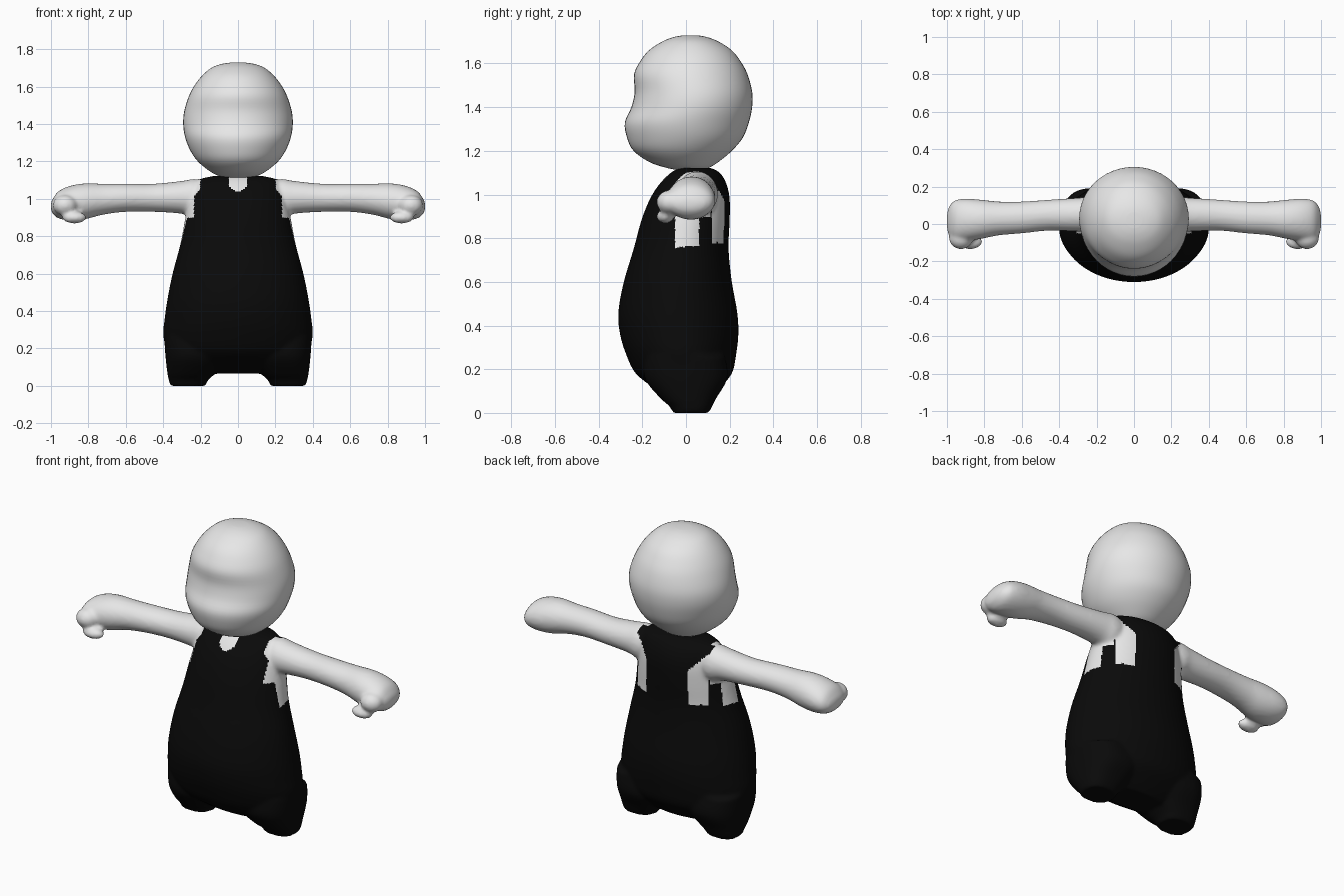
import bpy, bmesh, math
from mathutils import Matrix

if "Cube" in bpy.data.objects:
    bpy.data.objects.remove(bpy.data.objects["Cube"])


def material(name, rgb):
    m = bpy.data.materials.new(name)
    m.diffuse_color = (*rgb, 1)
    m.use_nodes = True
    m.node_tree.nodes["Principled BSDF"].inputs["Base Color"].default_value = m.diffuse_color
    return m


SKIN = material("pale grey skin", (0.8, 0.8, 0.8))
SUIT = material("black suit", (0.003, 0.003, 0.003))


def refine(keys, steps):
    """Smooth the ring list with a Catmull-Rom curve."""
    out = []
    for i in range(len(keys) - 1):
        p0, p1 = keys[max(i - 1, 0)], keys[i]
        p2, p3 = keys[i + 1], keys[min(i + 2, len(keys) - 1)]
        for s in range(steps):
            t = s / steps
            out.append([0.5 * (2 * b + (c - a) * t + (2 * a - 5 * b + 4 * c - d) * t * t
                               + (3 * b - a - 3 * c + d) * t ** 3)
                        for a, b, c, d in zip(p0, p1, p2, p3)])
    out.append(list(keys[-1]))
    return out


def loft(bm, keys, along, side=1, seg=48, steps=4, power=1.0):
    """Rings (position, a_min, a_max, b_min, b_max) along z (a=x, b=y) or x (a=y, b=z)."""
    rings = []
    for t, a0, a1, b0, b1 in refine(keys, steps):
        ring = []
        for k in range(seg):
            w = 2 * math.pi * k / seg
            c, s = math.cos(w), math.sin(w)
            a = (a0 + a1) / 2 + (a1 - a0) / 2 * math.copysign(abs(c) ** power, c)
            b = (b0 + b1) / 2 + (b1 - b0) / 2 * math.copysign(abs(s) ** power, s)
            co = (side * a, b, t) if along == "z" else (side * t, a, b)
            ring.append(bm.verts.new(co))
        rings.append(ring)
    for lo, hi in zip(rings, rings[1:]):
        for k in range(seg):
            n = (k + 1) % seg
            bm.faces.new((lo[k], lo[n], hi[n], hi[k]))
    bm.faces.new(rings[0][::-1])
    bm.faces.new(rings[-1])


def ball(bm, centre, radii):
    bmesh.ops.create_uvsphere(bm, u_segments=24, v_segments=16, radius=1,
                              matrix=Matrix.Translation(centre) @ Matrix.Diagonal((*radii, 1)))


def finish(bm, name, mats):
    bmesh.ops.recalc_face_normals(bm, faces=bm.faces)
    me = bpy.data.meshes.new(name)
    bm.to_mesh(me)
    bm.free()
    ob = bpy.data.objects.new(name, me)
    bpy.context.collection.objects.link(ob)
    for m in mats:
        me.materials.append(m)
    bpy.ops.object.select_all(action="DESELECT")
    ob.select_set(True)
    bpy.context.view_layer.objects.active = ob
    bpy.ops.object.shade_smooth()
    return ob


# Torso, legs, arms and fists, fused into one skin
bm = bmesh.new()
torso = [(z, -w, w, f, b) for z, w, f, b in (
    (0.065, 0.22, -0.07, 0.10), (0.11, 0.32, -0.14, 0.15), (0.18, 0.375, -0.23, 0.21),
    (0.27, 0.40, -0.275, 0.23), (0.36, 0.392, -0.302, 0.24), (0.46, 0.378, -0.31, 0.235),
    (0.60, 0.35, -0.285, 0.21), (0.75, 0.31, -0.24, 0.195), (0.88, 0.285, -0.205, 0.20),
    (0.98, 0.265, -0.165, 0.20), (1.05, 0.245, -0.12, 0.185), (1.10, 0.215, -0.07, 0.155),
    (1.122, 0.13, -0.03, 0.115))]
loft(bm, torso, "z", seg=64)
leg = [(0.0, 0.175, 0.362, -0.06, 0.105), (0.03, 0.16, 0.37, -0.075, 0.12),
       (0.07, 0.12, 0.378, -0.12, 0.14), (0.16, 0.06, 0.388, -0.19, 0.19),
       (0.26, 0.06, 0.395, -0.19, 0.18)]
arm = [(0.10, 0.0, 0.12, 0.96, 1.07), (0.22, -0.04, 0.145, 0.90, 1.105),
       (0.30, -0.04, 0.14, 0.92, 1.095), (0.45, -0.035, 0.13, 0.93, 1.08),
       (0.60, -0.05, 0.12, 0.93, 1.08), (0.72, -0.06, 0.12, 0.915, 1.08),
       (0.82, -0.08, 0.13, 0.89, 1.082), (0.90, -0.09, 0.135, 0.885, 1.068),
       (0.96, -0.09, 0.125, 0.895, 1.04), (0.99, -0.06, 0.09, 0.92, 1.0),
       (1.00, -0.02, 0.05, 0.94, 0.98)]
for side in (1, -1):
    loft(bm, leg, "z", side, power=0.8)
    loft(bm, arm, "x", side)
    ball(bm, (side * 0.925, -0.075, 0.965), (0.065, 0.06, 0.055))   # curled fingers
    ball(bm, (side * 0.875, -0.095, 0.90), (0.065, 0.04, 0.032))    # thumb
body = finish(bm, "body", (SUIT, SKIN))
remesh = body.modifiers.new("fuse", "REMESH")
remesh.mode = "VOXEL"
remesh.voxel_size = 0.011
remesh.use_smooth_shade = True
smooth = body.modifiers.new("soften", "SMOOTH")
smooth.factor = 0.5
smooth.iterations = 5
for m in ("fuse", "soften"):
    bpy.ops.object.modifier_apply(modifier=m)


def is_skin(c):
    x, y, z = abs(c.x), c.y, c.z
    if z < 0.76:
        return False
    if z > 0.85 and x > 0.31:                                    # arms
        return True
    if z > 0.90 and x > 0.235:                                   # armholes
        return True
    if x > 0.2 and -0.05 < y < 0.06:                             # strip below armpit
        return True
    if y > 0.12 and z > 0.78:                                    # back cut-out
        return 0.135 + max(0, z - 0.98) < x < 0.27
    return y < 0.02 and (x / 0.052) ** 2 + (max(0, 1.09 - z) / 0.05) ** 2 < 1   # neckline


for p in body.data.polygons:
    p.material_index = int(is_skin(p.center))

# Neck
bm = bmesh.new()
loft(bm, [(1.06, -0.09, 0.09, -0.04, 0.11), (1.12, -0.085, 0.085, -0.04, 0.10),
          (1.18, -0.09, 0.09, -0.05, 0.11)], "z")
finish(bm, "neck", (SKIN,))

# Head with a shallow eye hollow and a fuller lower face
bm = bmesh.new()
loft(bm, [(z, -w, w, f, b) for z, w, f, b in (
    (1.11, 0.05, -0.03, 0.07), (1.125, 0.11, -0.10, 0.11), (1.15, 0.155, -0.17, 0.15),
    (1.20, 0.215, -0.24, 0.21), (1.26, 0.256, -0.27, 0.26), (1.33, 0.283, -0.28, 0.288),
    (1.40, 0.293, -0.25, 0.303), (1.47, 0.287, -0.235, 0.303), (1.55, 0.262, -0.238, 0.282),
    (1.61, 0.23, -0.21, 0.25), (1.66, 0.19, -0.17, 0.21), (1.70, 0.142, -0.11, 0.15),
    (1.72, 0.09, -0.06, 0.10), (1.728, 0.04, -0.02, 0.06))], "z")
finish(bm, "head", (SKIN,))
